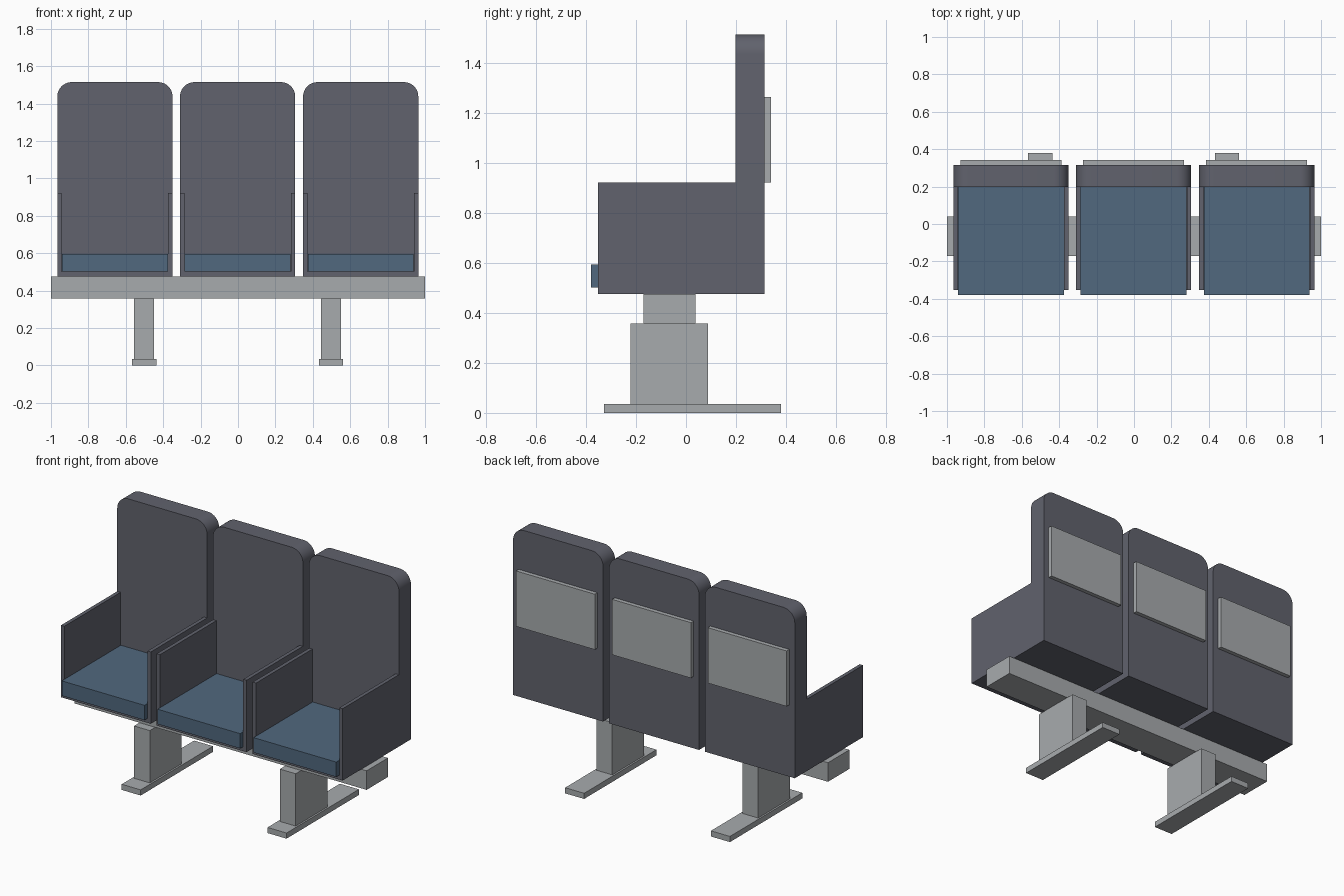
import bpy, bmesh, math

if "Cube" in bpy.data.objects:
    bpy.data.objects.remove(bpy.data.objects["Cube"])


def material(name, rgb):
    m = bpy.data.materials.new(name)
    m.diffuse_color = (*rgb, 1)
    m.use_nodes = True
    m.node_tree.nodes["Principled BSDF"].inputs["Base Color"].default_value = m.diffuse_color
    return m


SHELL = material("dark slate", (0.119, 0.123, 0.153))
CLOTH = material("blue cloth", (0.082, 0.138, 0.210))
METAL = material("light grey", (0.390, 0.407, 0.423))


def extrude_y(name, profile, y0, y1, mat):
    """Extrude a closed x-z profile from y0 to y1."""
    bm = bmesh.new()
    face = bm.faces.new([bm.verts.new((x, y0, z)) for x, z in profile])
    ext = bmesh.ops.extrude_face_region(bm, geom=[face])
    verts = [v for v in ext["geom"] if isinstance(v, bmesh.types.BMVert)]
    bmesh.ops.translate(bm, verts=verts, vec=(0, y1 - y0, 0))
    bmesh.ops.recalc_face_normals(bm, faces=bm.faces)
    mesh = bpy.data.meshes.new(name)
    bm.to_mesh(mesh)
    bm.free()
    mesh.materials.append(mat)
    ob = bpy.data.objects.new(name, mesh)
    bpy.context.collection.objects.link(ob)
    return ob


def box(name, x0, x1, y0, y1, z0, z1, mat):
    return extrude_y(name, [(x0, z0), (x1, z0), (x1, z1), (x0, z1)], y0, y1, mat)


W = 0.308        # half width of one seat
T = 0.023        # armrest panel thickness
R = 0.077        # backrest corner radius
BOTTOM, ARM, TOP = 0.477, 0.922, 1.515

for i, cx in enumerate((-0.658, -0.002, 0.656), 1):
    # Backrest with rounded top corners
    arc = [(cx + s * (W - R) + R * math.cos(a), TOP - R + R * math.sin(a))
           for s, start in ((1, 0), (-1, 90))
           for a in (math.radians(start + k * 90 / 10) for k in range(11))]
    back = extrude_y(f"backrest_{i}", [(cx - W, BOTTOM), (cx + W, BOTTOM)] + arc,
                     0.198, 0.315, SHELL)
    bpy.context.view_layer.objects.active = back
    back.select_set(True)
    bpy.ops.object.shade_smooth_by_angle(angle=math.radians(30))
    back.select_set(False)

    # Armrest panels and seat pan as one U-shaped shell
    x0, x1, pan = cx - W, cx + W, 0.503
    extrude_y(f"seat_shell_{i}",
              [(x0, BOTTOM), (x1, BOTTOM), (x1, ARM), (x1 - T, ARM), (x1 - T, pan),
               (x0 + T, pan), (x0 + T, ARM), (x0, ARM)], -0.353, 0.198, SHELL)

    # Cushion and rear tray
    box(f"seat_cushion_{i}", cx - 0.283, cx + 0.283, -0.38, 0.198, pan, 0.595, CLOTH)
    box(f"rear_tray_{i}", cx - 0.27, cx + 0.27, 0.315, 0.341, 0.922, 1.265, METAL)

# Support beam
box("support_beam", -1, 1, -0.17, 0.039, 0.359, BOTTOM, METAL)

# Legs and floor feet
for side, cx in (("left", -0.502), ("right", 0.497)):
    box(f"{side}_leg", cx - 0.054, cx + 0.054, -0.223, 0.089, 0.035, 0.359, METAL)
    box(f"{side}_foot", cx - 0.065, cx + 0.065, -0.328, 0.38, 0, 0.035, METAL)
